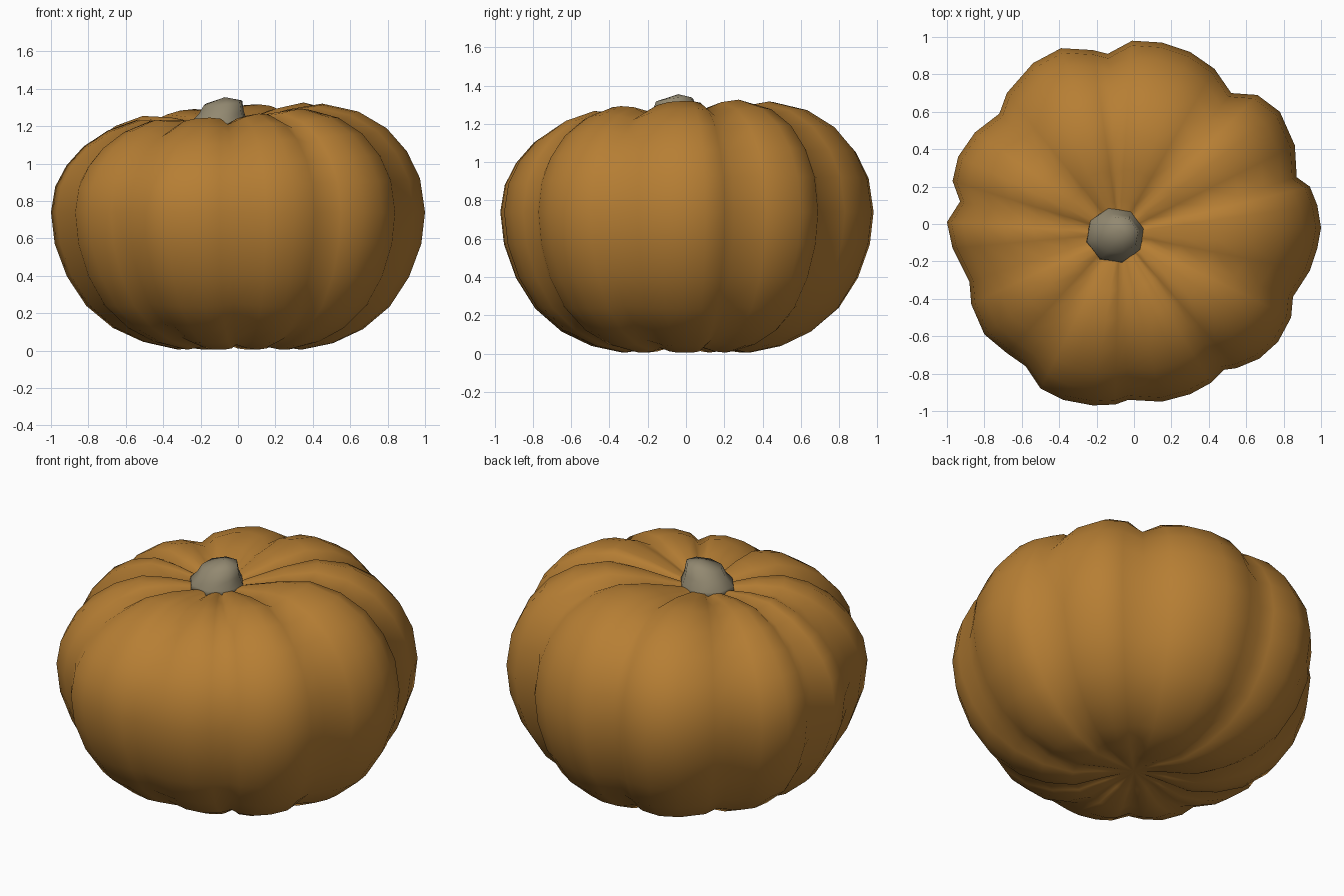
import bpy, bmesh, math

if "Cube" in bpy.data.objects:
    bpy.data.objects.remove(bpy.data.objects["Cube"])

def material(name, rgb):
    m = bpy.data.materials.new(name)
    m.diffuse_color = (*rgb, 1)
    m.use_nodes = True
    m.node_tree.nodes["Principled BSDF"].inputs["Base Color"].default_value = m.diffuse_color
    return m

def loft(name, rings, bottom, top, mat):
    """Skin closed rings (low to high) and close both ends with a fan."""
    bm = bmesh.new()
    vs = [[bm.verts.new(p) for p in r] for r in rings]
    n = len(rings[0])
    lo, hi = bm.verts.new(bottom), bm.verts.new(top)
    for i in range(n):
        j = (i + 1) % n
        for a, b in zip(vs, vs[1:]):
            bm.faces.new((a[i], a[j], b[j], b[i]))
        bm.faces.new((lo, vs[0][j], vs[0][i]))
        bm.faces.new((hi, vs[-1][i], vs[-1][j]))
    bmesh.ops.recalc_face_normals(bm, faces=bm.faces[:])
    for f in bm.faces:
        f.smooth = True
    me = bpy.data.meshes.new(name)
    bm.to_mesh(me)
    bm.free()
    ob = bpy.data.objects.new(name, me)
    bpy.context.collection.objects.link(ob)
    me.materials.append(mat)
    return ob

orange = material("dull orange", (0.47, 0.21, 0.034))
grey = material("stem grey brown", (0.29, 0.25, 0.165))

# Lobes of the widest outline, counter-clockwise; each starts at its groove
lobes = [
    [(.87, .25), (.81, .55), (.66, .69)][:1] + [(.86, .42), (.78, .60), (.66, .69)],
    [(.52, .70), (.43, .83), (.30, .92), (.15, .97), (-.01, .98)],
    [(-.14, .91), (-.22, .93), (-.39, .94), (-.54, .86), (-.68, .70)],
    [(-.72, .59), (-.85, .49), (-.94, .36), (-.97, .23)],
    [(-.93, .12), (-1, .01), (-.97, -.13)],
    [(-.88, -.31), (-.87, -.43), (-.80, -.59), (-.68, -.69)],
    [(-.58, -.76), (-.50, -.88), (-.38, -.94), (-.22, -.97), (-.10, -.965)],
    [(-.03, -.94), (.15, -.95), (.30, -.91), (.41, -.85)],
    [(.48, -.78), (.55, -.77), (.67, -.72), (.77, -.63), (.84, -.50)],
    [(.85, -.39), (.94, -.25), (.98, -.13), (1, -.02), (.98, .10), (.94, .20)],
]
outline = [(x, y, 1.0 if i == 0 else (0.25 if i in (1, len(l) - 1) else 0.0))
           for l in lobes for i, (x, y) in enumerate(l)]

# Side profile: share of the outline, height
profile = [(.18, .03), (.35, .005), (.52, .04), (.68, .115), (.82, .235),
           (.92, .395), (.98, .57), (1, .74), (.975, .90), (.91, 1.03),
           (.81, 1.145), (.67, 1.235), (.50, 1.285), (.33, 1.27), (.17, 1.235), (.07, 1.21)]

rings = []
for k, (s, z) in enumerate(profile):
    upper = k > 7
    w = max(0, (z - .74) / .5)
    ring = []
    for x, y, g in outline:
        r = math.hypot(x, y)
        # grooves fade out underneath
        f = 1 if k >= 6 else 1 + (0.95 / r - 1) * (6 - k) / 9
        px, py = x * s * f, y * s * f
        dip = g * math.sin(math.pi * s)
        if upper:
            px -= .08 * (1 - s)
            py -= .05 * (1 - s)
            pz = z + w * (.07 * px + .05 * py) - .045 * dip
        else:
            pz = z + .03 * dip
        ring.append((px, py, pz))
    rings.append(ring)
loft("pumpkin_body", rings, (0, 0, .05), (-.08, -.05, 1.20), orange)

# Stubby stem, flared at the base, with a slightly slanted top
N = 8
stem = []
for cx, cy, r, z, slant in [(-.10, -.06, .16, 1.19, 0), (-.10, -.06, .155, 1.225, 0),
                            (-.09, -.06, .125, 1.27, .05), (-.08, -.06, .105, 1.325, .1)]:
    stem.append([(cx + r * math.cos(a), cy + r * .95 * math.sin(a),
                  z + slant * r * (math.cos(a) + math.sin(a)))
                 for a in (2 * math.pi * (i + .3) / N for i in range(N))])
loft("stem", stem, (-.10, -.06, 1.18), (-.07, -.04, 1.355), grey)
